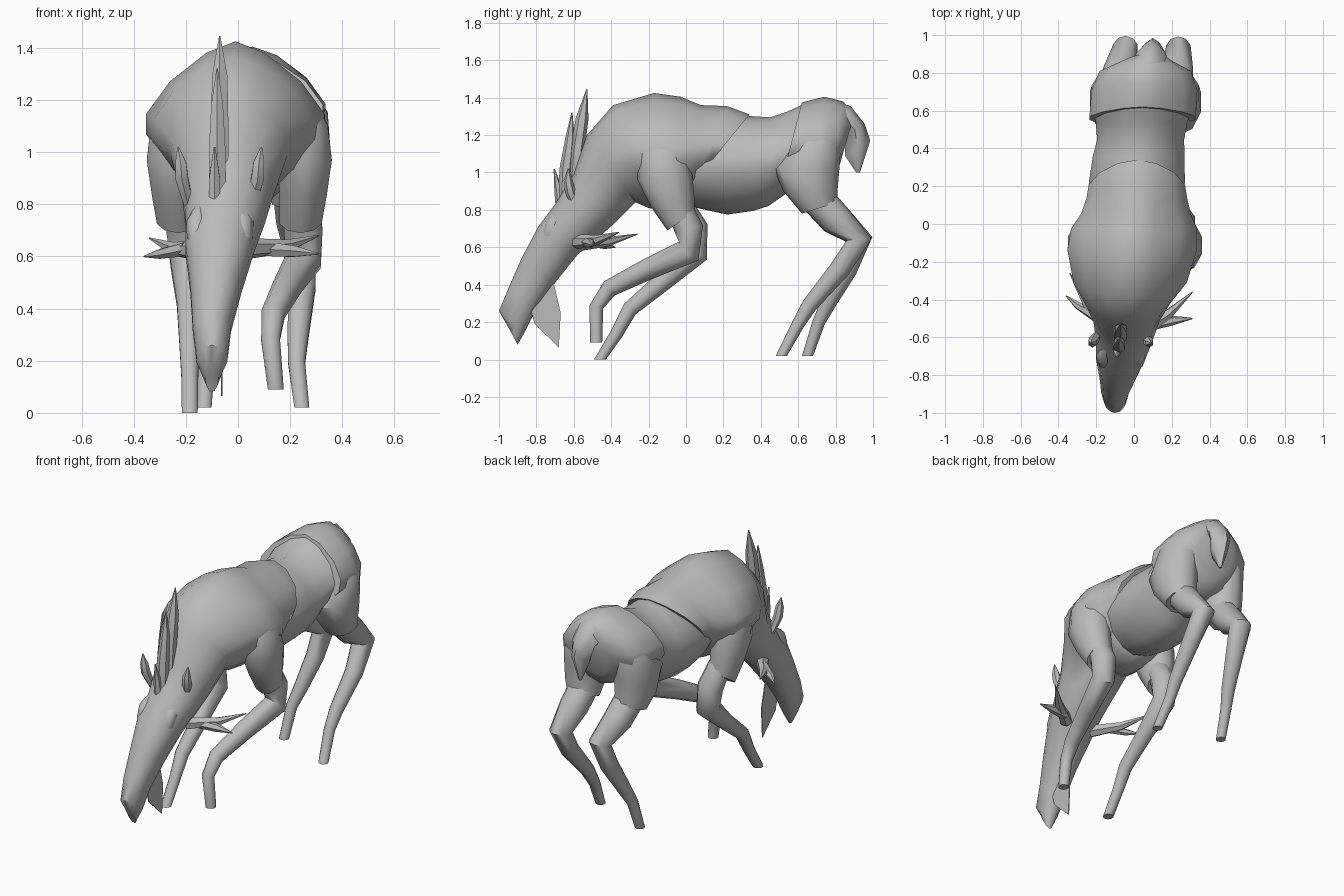
import bpy
import bmesh
from math import sin, cos, tau, radians
from mathutils import Vector

cube = bpy.data.objects.get("Cube")
if cube:
    bpy.data.objects.remove(cube, do_unlink=True)

# One plain grey for the whole animal
grey = bpy.data.materials.new("plain grey")
grey.use_nodes = True
colour = (.5, .5, .5, 1)
grey.diffuse_color = colour
grey.node_tree.nodes["Principled BSDF"].inputs["Base Color"].default_value = colour


def finish(name, bm):
    """Turn a bmesh into a shaded object with the shared material."""
    bmesh.ops.recalc_face_normals(bm, faces=bm.faces)
    mesh = bpy.data.meshes.new(name)
    bm.to_mesh(mesh)
    bm.free()
    mesh.materials.append(grey)
    part = bpy.data.objects.new(name, mesh)
    bpy.context.collection.objects.link(part)
    bpy.ops.object.select_all(action="DESELECT")
    part.select_set(True)
    bpy.context.view_layer.objects.active = part
    bpy.ops.object.shade_smooth_by_angle(angle=radians(50))


def rounded(value, power):
    """Signed power: below one makes an ellipse boxy, above one peaked."""
    return abs(value) ** power * (1 if value >= 0 else -1)


def skin(name, rings, sides):
    """Skin a list of (centre, side axis, up axis, power) ovals, capping the ends."""
    bm = bmesh.new()
    loops = []
    for centre, side, up, power in rings:
        loop = []
        for step in range(sides):
            angle = tau * step / sides
            offset = side * rounded(sin(angle), power) + up * rounded(cos(angle), power)
            loop.append(bm.verts.new(centre + offset))
        loops.append(loop)
    for first, second in zip(loops, loops[1:]):
        for i in range(sides):
            j = (i + 1) % sides
            bm.faces.new((first[i], first[j], second[j], second[i]))
    bm.faces.new(loops[0])
    bm.faces.new(loops[-1])
    finish(name, bm)


def loft(name, sections, sides=12, shift=0, mirror=1):
    """Each section: upper y, z, lower y, z, middle x, half width, oval power."""
    rings = []
    for upper_y, upper_z, lower_y, lower_z, middle, half, power in sections:
        upper = Vector((middle * mirror + shift, upper_y, upper_z))
        lower = Vector((middle * mirror + shift, lower_y, lower_z))
        width = Vector((half, 0, 0))
        rings.append(((upper + lower) / 2, width, (upper - lower) / 2, power))
    skin(name, rings, sides)


def tube(name, path, sides=8, flat_end=False):
    """Sweep a tapering round section along points of x, y, z, radius."""
    points = [Vector(p[:3]) for p in path]
    rings = []
    for i, point in enumerate(points):
        before = points[max(i - 1, 0)]
        after = points[min(i + 1, len(points) - 1)]
        along = (after - before).normalized()
        if flat_end and point is points[-1]:
            along = Vector((0, 0, -1))
        side = Vector((1, 0, 0))
        side = (side - along * side.dot(along)).normalized()
        radius = path[i][3]
        rings.append((point, side * radius, along.cross(side) * radius, 1))
    skin(name, rings, sides)


# Head, neck and shoulders in one flowing piece, from muzzle to saddle edge
loft("head_neck_and_shoulders", [
    (-.96, .19, -.9, .08, -.1, .025, 1),
    (-1, .26, -.86, .15, -.1, .06, 1),
    (-.95, .38, -.8, .27, -.1, .075, .9),
    (-.88, .54, -.7, .41, -.085, .1, .9),
    (-.79, .71, -.58, .56, -.07, .135, .9),
    (-.7, .83, -.47, .65, -.05, .155, 1),
    (-.6, .99, -.38, .73, -.04, .18, 1),
    (-.53, 1.2, -.27, .84, -.035, .23, 1.1),
    (-.39, 1.36, -.2, .81, -.02, .31, 1.25),
    (-.17, 1.425, -.1, .79, -.01, .355, 1.4),
    (-.03, 1.405, -.02, .8, 0, .345, 1.4),
    (.08, 1.36, .02, .84, .01, .3, 1.3),
    (.22, 1.355, .02, .88, .015, .275, 1.2),
    (.34, 1.31, .02, .92, .015, .262, 1.15),
], sides=14)

# Barrel of the body, flaring to meet the rump
loft("torso", [
    (-.1, 1.25, -.05, .86, .01, .2, 1.2),
    (.06, 1.28, .06, .81, .015, .245, 1.2),
    (.22, 1.315, .22, .775, .015, .262, 1.2),
    (.36, 1.3, .36, .795, .025, .25, 1.15),
    (.45, 1.295, .44, .82, .035, .237, 1.15),
    (.54, 1.325, .54, .89, .04, .25, 1.2),
    (.64, 1.37, .62, .92, .045, .275, 1.25),
], sides=14)

# Rump
loft("hindquarters", [
    (.62, 1.375, .5, .92, .045, .29, 1.25),
    (.74, 1.405, .66, .9, .055, .29, 1.35),
    (.84, 1.38, .77, .93, .06, .25, 1.3),
    (.9, 1.31, .81, 1, .075, .13, 1.1),
], sides=14)

# Upper legs, the same shape on both sides, blended into the body above
shoulder = [
    (-.2, 1.25, -.03, 1.23, .18, .08, 1),
    (-.26, 1.1, .01, 1.11, .23, .115, 1),
    (-.26, .96, .035, .98, .25, .11, 1),
    (-.19, .82, .045, .86, .245, .095, 1),
    (-.1, .69, .045, .79, .235, .085, 1),
]
thigh = [
    (.62, 1.26, .8, 1.26, .14, .08, 1),
    (.55, 1.14, .83, 1.16, .17, .12, 1),
    (.47, 1.02, .82, 1.02, .175, .125, 1),
    (.52, .9, .81, .9, .175, .118, 1),
    (.62, .78, .81, .84, .165, .1, 1),
]
for side, mirror in (("left", 1), ("right", -1)):
    loft(side + "_shoulder", shoulder, 10, shift=.005, mirror=mirror)
    loft(side + "_thigh", thigh, 10, shift=.06, mirror=mirror)

# Lower legs, each in its own stage of the stride
legs = {
    "left_front_leg": [
        (.24, -.04, .82, .07), (.25, .015, .7, .078), (.25, .015, .58, .072),
        (.19, -.2, .485, .058), (.135, -.41, .38, .047),
        (.125, -.48, .28, .038), (.145, -.48, .09, .032)],
    "right_front_leg": [
        (-.22, -.03, .82, .07), (-.2, .04, .7, .078), (-.19, .05, .57, .072),
        (-.185, -.12, .42, .052), (-.185, -.3, .27, .042),
        (-.185, -.37, .14, .034), (-.185, -.46, 0, .032)],
    "left_hind_leg": [
        (.22, .7, .86, .09), (.23, .8, .75, .088), (.235, .925, .64, .068),
        (.245, .82, .48, .055), (.23, .66, .29, .042),
        (.225, .6, .19, .034), (.245, .51, .02, .03)],
    "right_hind_leg": [
        (-.1, .7, .86, .09), (-.08, .8, .75, .088), (-.045, .93, .64, .068),
        (-.06, .86, .48, .055), (-.095, .76, .3, .042),
        (-.12, .71, .2, .034), (-.13, .65, .02, .03)],
}
for name, path in legs.items():
    tube(name, path, sides=10, flat_end=True)

# Drooping tail, ridged along its back
loft("tail", [
    (.78, 1.385, .75, 1.2, .07, .09, 1.2),
    (.88, 1.355, .82, 1.2, .08, .095, 1.3),
    (.955, 1.26, .85, 1.2, .09, .08, 1.4),
    (.985, 1.17, .85, 1.09, .1, .06, 1.4),
    (.93, 1, .91, 1, .1, .008, 1),
], sides=8)

# Upright horns and the small tuft in front of them
spikes = {
    "tall_horn": [(-.07, -.6, .86, .038), (-.07, -.58, 1.12, .038),
                  (-.07, -.555, 1.29, .034), (-.07, -.53, 1.445, .003)],
    "short_horn": [(-.08, -.65, .82, .036), (-.08, -.64, 1.02, .036),
                   (-.08, -.62, 1.18, .026), (-.08, -.61, 1.32, .003)],
    "forehead_tuft": [(-.09, -.67, .8, .026), (-.09, -.68, .9, .024),
                      (-.09, -.705, 1.02, .003)],
    "right_side_horn": [(-.14, -.57, .62, .04), (-.25, -.42, .63, .026),
                        (-.34, -.26, .67, .003)],
    "right_side_tine": [(-.2, -.49, .63, .03), (-.3, -.43, .61, .02),
                        (-.36, -.38, .6, .003)],
    "left_side_horn": [(.04, -.58, .63, .04), (.19, -.47, .64, .026),
                       (.31, -.36, .68, .003)],
    "left_side_tine": [(.1, -.53, .63, .032), (.21, -.51, .62, .025),
                       (.31, -.5, .61, .003)],
}
for name, path in spikes.items():
    tube(name, path, sides=6)

# Ears and brow ridges either side of the head
for side, mirror in (("left", 1), ("right", -1)):
    def across(distance):
        return -.07 + mirror * distance
    tube(side + "_ear", [
        (across(.12), -.58, .8, .02), (across(.145), -.62, .9, .028),
        (across(.15), -.63, .96, .024), (across(.16), -.63, 1.02, .003)], sides=6)
    tube(side + "_brow", [
        (across(.07), -.64, .8, .02), (across(.085), -.7, .73, .045),
        (across(.085), -.73, .67, .04), (across(.075), -.75, .59, .01)], sides=8)

# Thin beard hanging below the chin
bm = bmesh.new()
outline = ((-.83, .27), (-.81, .19), (-.68, .065), (-.67, .25), (-.71, .42))
face = bm.faces.new([bm.verts.new((-.065, y, z)) for y, z in outline])
grown = bmesh.ops.extrude_face_region(bm, geom=[face])
moved = [v for v in grown["geom"] if isinstance(v, bmesh.types.BMVert)]
bmesh.ops.translate(bm, verts=moved, vec=(.006, 0, 0))
finish("beard", bm)
